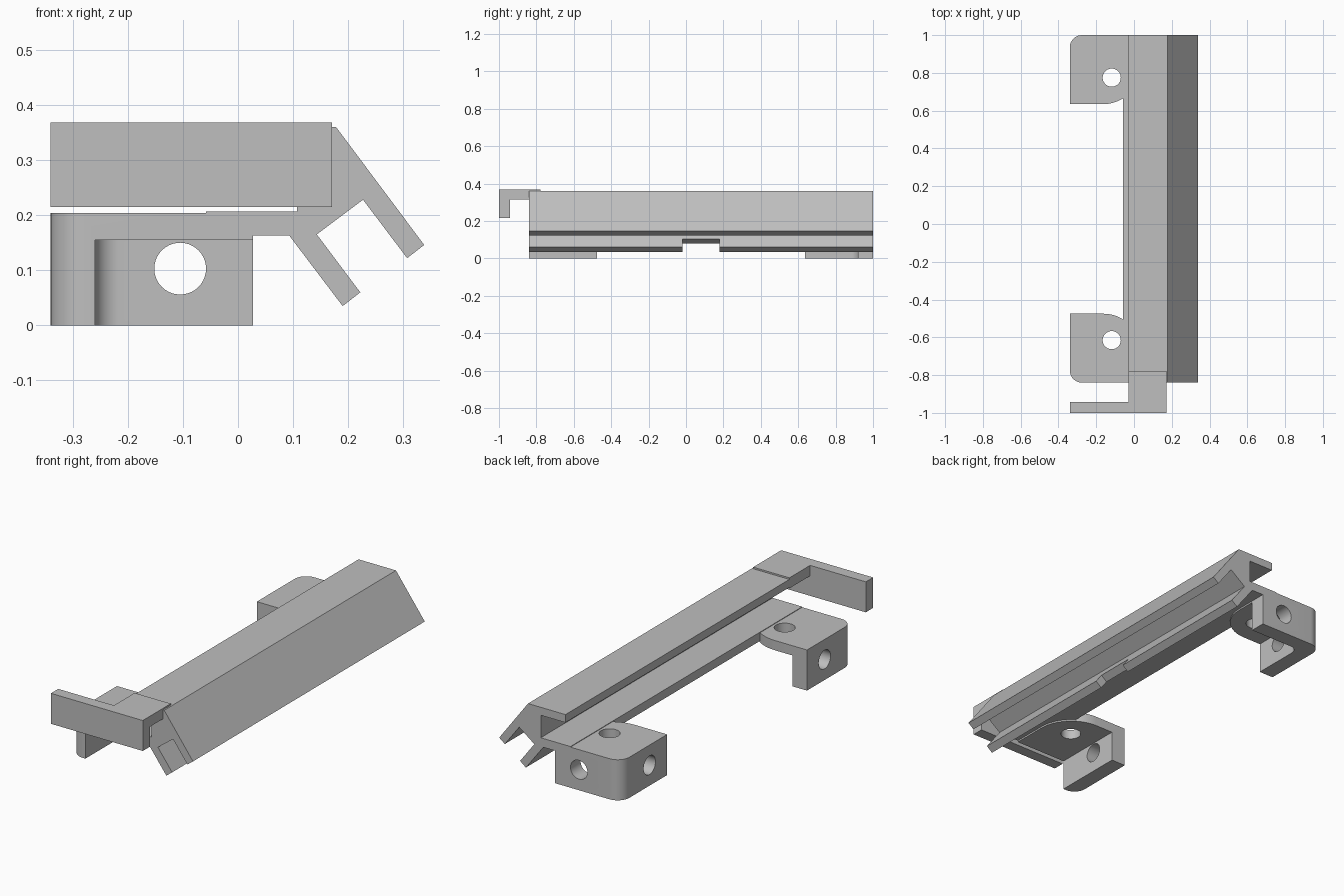
import bpy, bmesh, math
from mathutils import Vector

cube = bpy.data.objects.get("Cube")
if cube:
    bpy.data.objects.remove(cube, do_unlink=True)

grey = bpy.data.materials.new("light_grey")
grey.use_nodes = True
grey.diffuse_color = (0.52, 0.52, 0.52, 1)
grey.node_tree.nodes["Principled BSDF"].inputs["Base Color"].default_value = (0.52, 0.52, 0.52, 1)


def prism(name, outline, axis, lo, hi):
    """Extrude a 2D outline along an axis; outline holds the other two coordinates in order."""
    def place(p):
        c = list(p)
        c.insert("xyz".index(axis), lo)
        return c
    bm = bmesh.new()
    face = bm.faces.new([bm.verts.new(place(p)) for p in outline])
    made = bmesh.ops.extrude_face_region(bm, geom=[face])["geom"]
    step = Vector([(hi - lo) * (a == axis) for a in "xyz"])
    bmesh.ops.translate(bm, vec=step, verts=[v for v in made if isinstance(v, bmesh.types.BMVert)])
    bmesh.ops.recalc_face_normals(bm, faces=bm.faces)
    mesh = bpy.data.meshes.new(name)
    bm.to_mesh(mesh)
    bm.free()
    mesh.materials.append(grey)
    ob = bpy.data.objects.new(name, mesh)
    bpy.context.collection.objects.link(ob)
    return ob


def arc(cx, cy, r, start, end, n=12):
    angles = [math.radians(start + (end - start) * i / n) for i in range(n + 1)]
    return [(cx + r * math.cos(a), cy + r * math.sin(a)) for a in angles]


def rect(a0, b0, a1, b1):
    return [(a0, b0), (a1, b0), (a1, b1), (a0, b1)]


def circle(cx, cy, r):
    return arc(cx, cy, r, 0, 360, 40)[:-1]


def cut(ob, cutters):
    """Subtract the cutters, bake the result and remove them."""
    for c in cutters:
        c.hide_render = True
        mod = ob.modifiers.new("cut", "BOOLEAN")
        mod.operation, mod.solver, mod.object = "DIFFERENCE", "EXACT", c
    bpy.context.view_layer.update()
    deps = bpy.context.evaluated_depsgraph_get()
    mesh = bpy.data.meshes.new_from_object(ob.evaluated_get(deps))
    ob.modifiers.clear()
    ob.data = mesh
    for c in cutters:
        bpy.data.objects.remove(c, do_unlink=True)


def smooth(ob):
    bpy.ops.object.select_all(action="DESELECT")
    ob.select_set(True)
    bpy.context.view_layer.objects.active = ob
    bpy.ops.object.shade_smooth_by_angle(angle=math.radians(30))


FRONT, BACK = -0.84, 1.0

# Rail: open channel with two slanted flanges
rail = prism("rail", [
    (-0.03, 0.36), (0.178, 0.36), (0.338, 0.146), (0.307, 0.122), (0.227, 0.228),
    (0.143, 0.165), (0.222, 0.06), (0.19, 0.035), (0.093, 0.163), (-0.058, 0.163),
    (-0.058, 0.207), (0.107, 0.207), (0.107, 0.32), (-0.03, 0.32)], "y", FRONT, BACK)
# Notch in the lower flange
cut(rail, [prism("notch_cutter", [(0.204, 0.1175), (0.14, 0.0675), (0.2, -0.0125), (0.264, 0.0375)],
                 "y", -0.02, 0.18)])


# Mounting lugs: rounded plate with side walls and bolt holes
def lug(name, end, inward, end_wall):
    def plan(points):
        return [(x, end + inward * d) for x, d in points]
    width, r, big = 0.365, 0.065, 0.187
    outline = (arc(-0.34 + r, r, r, 180, 270) + [(0.027, 0)]
               + arc(0.027 - big, width - big, big, 0, 90) + [(-0.34, width)])
    ob = prism(name, plan(outline), "z", 0, 0.204)
    if end_wall:
        hollow = arc(-0.215, 0.125, 0.045, 180, 270) + [(0.1, 0.08), (0.1, 0.5), (-0.26, 0.5)]
    else:
        hollow = rect(-0.26, -0.1, 0.1, 0.5)
    mid = end + inward * 0.225
    cutters = [prism("hollow_cutter", plan(hollow), "z", -0.1, 0.155),
               prism("top_hole_cutter", circle(-0.118, mid, 0.048), "z", 0.1, 0.3),
               prism("side_hole_cutter", circle(mid, 0.103, 0.047), "x", -0.4, -0.22)]
    if end_wall:
        cutters.append(prism("end_hole_cutter", circle(-0.105, 0.103, 0.047), "y", 0.85, 1.1))
    cut(ob, cutters)
    smooth(ob)


lug("front_lug", FRONT, 1, False)
lug("back_lug", BACK, -1, True)

# End clip: plate over the rail and a hanging wall in one L-shaped section, plus the side arm
prism("clip_plate", [(-1, 0.215), (-0.942, 0.215), (-0.942, 0.315), (-0.778, 0.315),
                     (-0.778, 0.368), (-1, 0.368)], "x", -0.03, 0.171)
prism("clip_arm", rect(-0.34, -1, -0.03, -0.942), "z", 0.215, 0.368)
